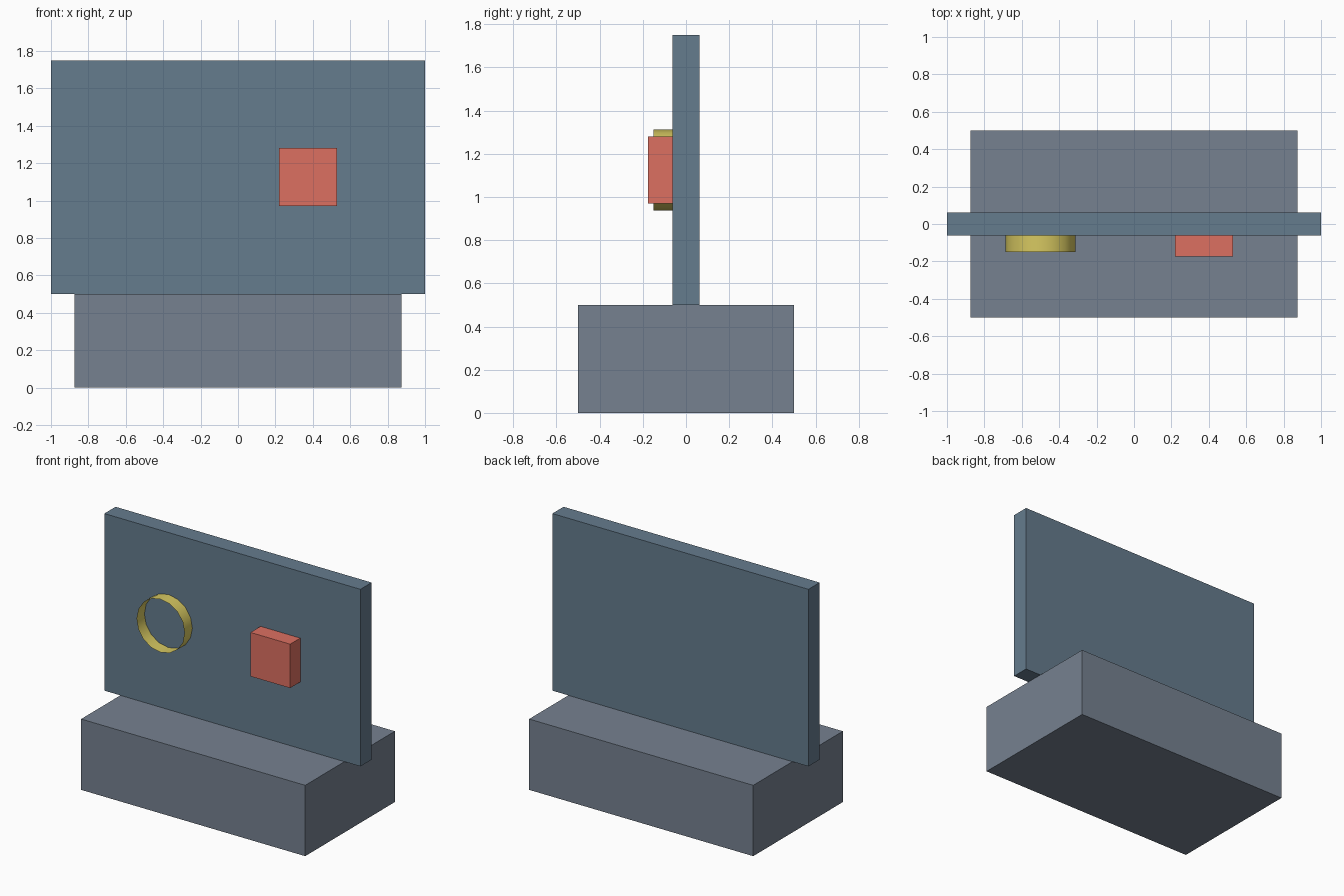
import bpy, bmesh
from math import radians
from mathutils import Matrix

if "Cube" in bpy.data.objects:
    bpy.data.objects.remove(bpy.data.objects["Cube"])


def add_object(name, bm, color):
    mesh = bpy.data.meshes.new(name)
    bm.to_mesh(mesh)
    bm.free()
    obj = bpy.data.objects.new(name, mesh)
    bpy.context.collection.objects.link(obj)
    mat = bpy.data.materials.new(name + "_color")
    mat.diffuse_color = (*color, 1)
    mat.use_nodes = True
    mat.node_tree.nodes["Principled BSDF"].inputs["Base Color"].default_value = mat.diffuse_color
    mesh.materials.append(mat)
    return obj


def box(name, low, high, color):
    size = [h - l for l, h in zip(low, high)]
    mid = [(h + l) / 2 for l, h in zip(low, high)]
    bm = bmesh.new()
    bmesh.ops.create_cube(bm, size=1, matrix=Matrix.Translation(mid) @ Matrix.Diagonal((*size, 1)))
    return add_object(name, bm, color)


# Base block and upright panel
box("base", (-0.875, -0.5, 0), (0.875, 0.5, 0.5), (0.18, 0.22, 0.28))
box("panel", (-1, -0.0625, 0.5), (1, 0.0625, 1.75), (0.13, 0.20, 0.27))

# Square button on the front of the panel
box("button", (0.22, -0.175, 0.97), (0.53, -0.0625, 1.28), (0.72, 0.16, 0.12))

# Open thin-walled ring on the front of the panel
bm = bmesh.new()
turn = Matrix.Translation((-0.5, -0.106, 1.125)) @ Matrix.Rotation(radians(90), 4, 'X')
bmesh.ops.create_cone(bm, cap_ends=False, segments=16, radius1=0.1875,
                      radius2=0.1875, depth=0.087, matrix=turn)
for face in bm.faces:
    face.smooth = True
add_object("ring", bm, (0.68, 0.58, 0.12))
